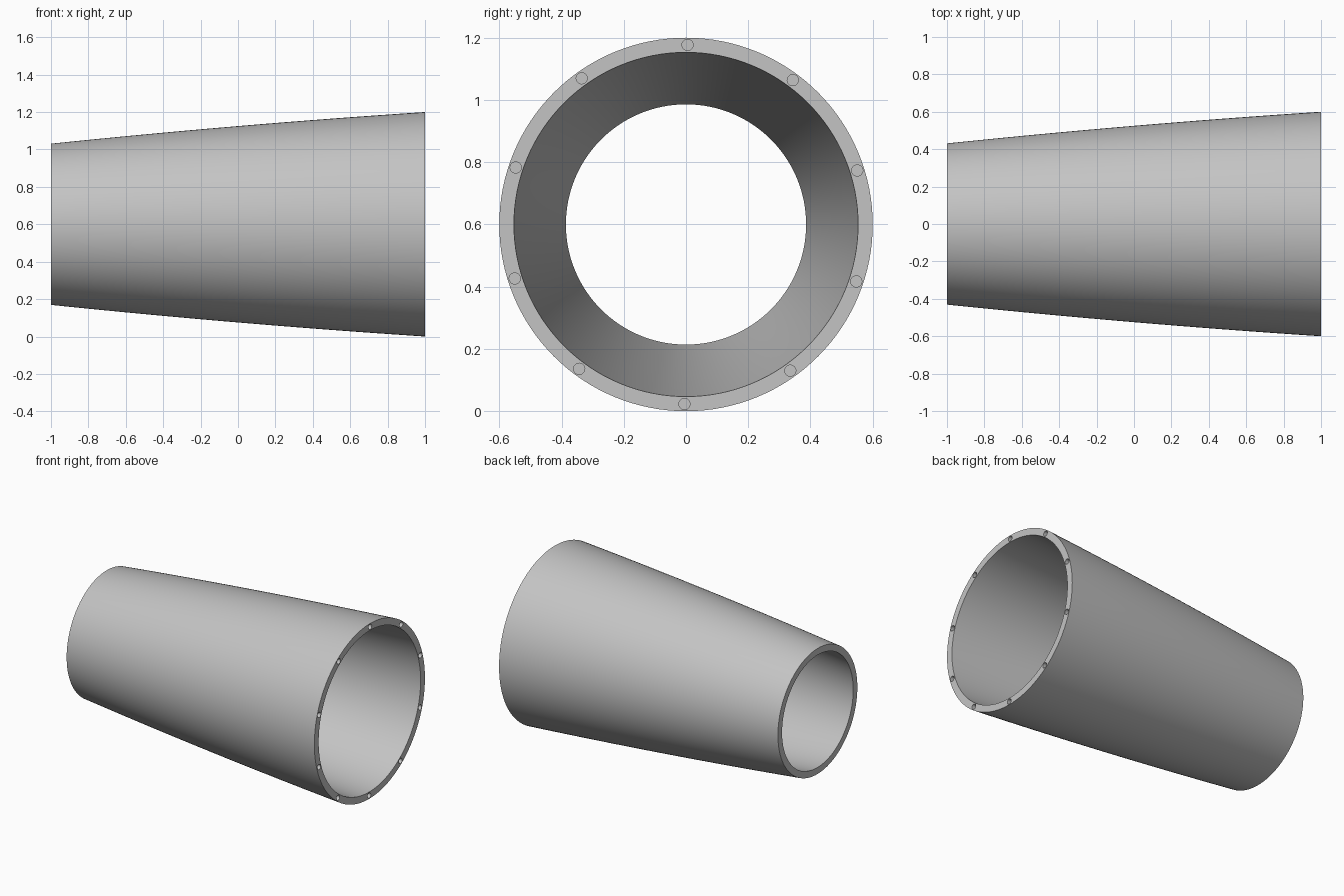
import bpy, bmesh, math
from mathutils import Matrix, Vector

cube = bpy.data.objects.get("Cube")
if cube:
    bpy.data.objects.remove(cube, do_unlink=True)

AXIS_Z = 0.6
SEGMENTS = 128
STATIONS = 16
HOLES = 10

grey = bpy.data.materials.new("light_grey")
grey.use_nodes = True
colour = (0.55, 0.55, 0.55, 1)
grey.diffuse_color = colour
grey.node_tree.nodes["Principled BSDF"].inputs["Base Color"].default_value = colour


def make_object(name, bm):
    bmesh.ops.recalc_face_normals(bm, faces=bm.faces)
    mesh = bpy.data.meshes.new(name)
    bm.to_mesh(mesh)
    bm.free()
    mesh.materials.append(grey)
    obj = bpy.data.objects.new(name, mesh)
    bpy.context.collection.objects.link(obj)
    return obj


def bowed_radius(x, small, middle, large):
    """Parabola through the radii at both ends and the middle."""
    return middle + (large - small) / 2 * x + ((large + small) / 2 - middle) * x * x


# Tapered shell: closed wall profile spun about the long axis
xs = [-1 + 2 * i / STATIONS for i in range(STATIONS + 1)]
wall = [(x, bowed_radius(x, 0.431, 0.525, 0.6)) for x in xs]
wall += [(x, bowed_radius(x, 0.386, 0.478, 0.553)) for x in reversed(xs)]
bm = bmesh.new()
verts = [bm.verts.new((x, 0, AXIS_Z + r)) for x, r in wall]
edges = [bm.edges.new((v, verts[i - 1])) for i, v in enumerate(verts)]
bmesh.ops.spin(bm, geom=verts + edges, cent=(0, 0, AXIS_Z), axis=(1, 0, 0),
               angle=math.tau, steps=SEGMENTS, use_duplicate=False)
bmesh.ops.remove_doubles(bm, verts=bm.verts, dist=0.0001)
shell = make_object("tapered_shell", bm)

# Ring of blind bolt holes in the wide end
bm = bmesh.new()
for i in range(HOLES):
    a = math.tau * i / HOLES + math.radians(0.5)
    centre = Vector((1, 0.577 * math.sin(a), AXIS_Z + 0.577 * math.cos(a)))
    bmesh.ops.create_cone(bm, cap_ends=True, segments=24, radius1=0.018, radius2=0.018,
                          depth=0.1,
                          matrix=Matrix.Translation(centre) @ Matrix.Rotation(math.pi / 2, 4, "Y"))
cutter = make_object("bolt_hole_cutter", bm)
cutter.hide_render = True

cut = shell.modifiers.new("bolt_holes", "BOOLEAN")
cut.operation = "DIFFERENCE"
cut.solver = "EXACT"
cut.object = cutter
bpy.context.view_layer.objects.active = shell
bpy.ops.object.select_all(action="DESELECT")
shell.select_set(True)
bpy.ops.object.modifier_apply(modifier=cut.name)
bpy.data.objects.remove(cutter, do_unlink=True)

# Smooth walls with crisp rims
bpy.ops.object.shade_smooth_by_angle(angle=math.radians(30))
